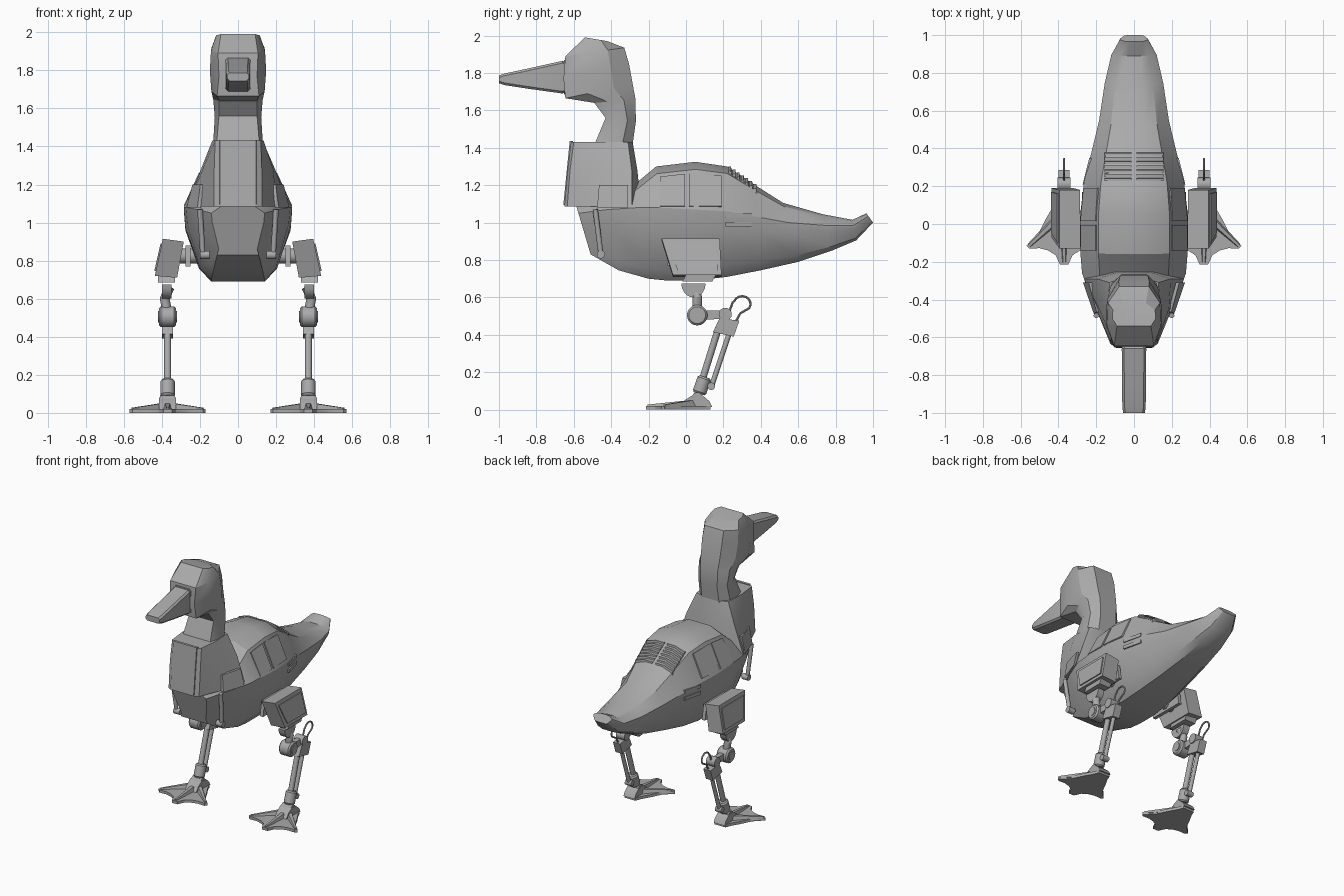
import bpy, bmesh, math
from mathutils import Vector

grey = bpy.data.materials.new("metal_grey")
grey.diffuse_color = (0.4, 0.4, 0.4, 1)


def loft(name, rings, mirror=False):
    """Skin a series of equal-length point rings and cap both ends."""
    bm = bmesh.new()
    vs = [[bm.verts.new(p) for p in r] for r in rings]
    n = len(vs[0])
    for a, b in zip(vs, vs[1:]):
        for i in range(n):
            j = (i + 1) % n
            bm.faces.new((a[i], a[j], b[j], b[i]))
    bm.faces.new(vs[0])
    bm.faces.new(vs[-1])
    bmesh.ops.recalc_face_normals(bm, faces=bm.faces)
    me = bpy.data.meshes.new(name)
    bm.to_mesh(me)
    bm.free()
    me.materials.append(grey)
    ob = bpy.data.objects.new(name, me)
    bpy.context.collection.objects.link(ob)
    if mirror:
        ob.modifiers.new("mirror", 'MIRROR').use_mirror_merge = False
    return ob


def tube(name, path, r, sides=14, mirror=True):
    """Round bar along a path; r is one radius or one per point."""
    pts = [Vector(p) for p in path]
    rad = r if isinstance(r, (list, tuple)) else [r] * len(pts)
    rings = []
    for i, p in enumerate(pts):
        t = (pts[min(i + 1, len(pts) - 1)] - pts[max(i - 1, 0)]).normalized()
        u = Vector((1, 0, 0)) if abs(t.x) < 0.8 else Vector((0, 1, 0))
        u = (u - t * u.dot(t)).normalized()
        v = t.cross(u)
        rings.append([p + rad[i] * (math.cos(a) * u + math.sin(a) * v)
                      for a in (2 * math.pi * k / sides for k in range(sides))])
    return loft(name, rings, mirror)


def slab(name, outline, x0, x1, mirror=True):
    """Side outline in (y, z) extruded across x."""
    return loft(name, [[(x, y, z) for y, z in outline] for x in (x0, x1)], mirror)


def sym(half):
    """Close a right-hand half ring with its mirror image."""
    return half + [(-x, y, z) for x, y, z in reversed(half)]


# Body: y top, z top, y bottom, z bottom, half width, z of widest line, bottom half width
body_rows = [
    (-.59, 1.10, -.51, .83, .14, 1.05, .11),
    (-.44, 1.20, -.36, .745, .22, 1.07, .13),
    (-.28, 1.20, -.20, .70, .275, 1.08, .14),
    (-.16, 1.30, -.10, .69, .285, 1.08, .14),
    (.05, 1.325, .05, .69, .285, 1.07, .14),
    (.22, 1.30, .22, .71, .265, 1.06, .13),
    (.37, 1.20, .40, .745, .225, 1.03, .11),
    (.52, 1.105, .60, .79, .185, 1.00, .09),
    (.73, 1.045, .78, .85, .155, .985, .07),
    (.89, 1.015, .91, .905, .12, .985, .05),
    (.965, 1.05, 1.0, 1.0, .075, 1.035, .04),
]


def body_ring(yt, zt, yb, zb, w, zm, wb):
    k = (zt - zb) / .63
    half = [(.3 * w, zt), (.66 * w, zt - .04 * k), (w, zm),
            (.97 * w, zm - .11 * k), (.72 * w, zb + .07 * k), (wb, zb)]
    return sym([(x, yb + (yt - yb) * (z - zb) / (zt - zb), z) for x, z in half])


loft("body", [body_ring(*r) for r in body_rows])

# Chest housing
chest = [
    [(.10, -.65, 1.085), (.125, -.635, 1.085), (.205, -.44, 1.085), (.265, -.29, 1.085), (.1, -.24, 1.085)],
    [(.10, -.632, 1.28), (.125, -.62, 1.28), (.185, -.45, 1.28), (.195, -.29, 1.28), (.1, -.26, 1.28)],
    [(.10, -.615, 1.43), (.12, -.60, 1.43), (.135, -.46, 1.43), (.13, -.31, 1.43), (.06, -.285, 1.43)],
]
loft("chest_housing", [sym(r) for r in chest])
loft("chest_plate", [[(sx * x, y - o, z) for sx, y, z in
                      ((-1, -.648, 1.095), (1, -.648, 1.095), (1, -.614, 1.435), (-1, -.614, 1.435))]
                     for o, x in ((-.01, .1), (.008, .095))])

# Neck and head: front y, z / back y, z / half width / front half width
neck_rows = [
    (-.50, 1.38, -.29, 1.26, .135, .11),
    (-.48, 1.44, -.288, 1.40, .13, .11),
    (-.43, 1.56, -.268, 1.54, .122, .10),
    (-.49, 1.64, -.27, 1.66, .13, .10),
    (-.645, 1.665, -.285, 1.74, .14, .11),
    (-.655, 1.77, -.305, 1.85, .148, .10),
    (-.645, 1.89, -.33, 1.935, .142, .105),
    (-.54, 1.99, -.42, 1.97, .115, .09),
]


def neck_ring(yf, zf, yb, zb, w, wf):
    return sym([(x, yf + (yb - yf) * t, zf + (zb - zf) * t)
                for x, t in ((wf, 0), (w, .33), (w * .97, .72), (w * .55, 1))])


loft("neck_and_head", [neck_ring(*r) for r in neck_rows])


# Beak with base collar
def beak_ring(y, top, bottom, w, bevel=.012):
    return sym([(w - bevel, y, top), (w, y, top - bevel), (w, y, bottom + bevel), (w - bevel, y, bottom)])


loft("beak", [beak_ring(-.64, 1.855, 1.70, .058), beak_ring(-.66, 1.865, 1.69, .065),
              beak_ring(-.84, 1.825, 1.715, .063), beak_ring(-.97, 1.797, 1.735, .062),
              beak_ring(-1.0, 1.787, 1.745, .057)])
loft("beak_lip_plate", [beak_ring(-.645, 1.87, 1.685, .068), beak_ring(-.652, 1.87, 1.685, .068)])

# Back vent slats, one bank each side of the spine
for i in range(7):
    t = i / 6
    y, z = .235 + .135 * t, 1.287 - .092 * t
    loft("vent_slat", [[(x, y - .008, z + d + .012), (x, y + .006, z + d + .012),
                        (x, y + .010, z + d - .02), (x, y - .008, z + d - .02)]
                       for x, d in ((.012, 0), (.08, 0), (.155, -.024))], True)

# Upper flank panels lying on the sloping sides
for y0, y1 in ((-.14, -.005), (.015, .19)):
    rings = []
    for o in (-.005, .007):
        r = []
        for y, t in ((y0, .1), (y1, .1), (y1, .92), (y0, .92)):
            s = 1 - max(0, y - .05) * .4
            top = 1.285 - (abs(y - .05) * .12)
            r.append(((.188 + .097 * t) * s + o, y, top + (1.07 - top) * t + o * .45))
        rings.append(r)
    loft("flank_panel", rings, True)

# Side slot bars
for z in (.99, 1.04):
    loft("side_slot", [[(x, .21, z - .012), (x - .035, .35, z - .012), (x - .035, .35, z + .012), (x, .21, z + .012)]
                       for x in (.24, .272)], True)

# Breast struts and their lower pivots
tube("breast_strut", [(.20, -.485, 1.07), (.185, -.455, .83)], .014)
tube("breast_pivot", [(.15, -.455, .83), (.20, -.455, .83)], .022)
loft("breast_side_plate", [[(.205 + o, -.475, 1.08), (.262 + o, -.31, 1.08), (.232 + o, -.31, 1.2), (.19 + o, -.465, 1.2)]
                           for o in (-.01, .008)], True)

# Hip axle and leaning motor box
tube("hip_axle", [(.18, .03, .825), (.34, .03, .825)], .04)
loft("hip_collar", [[(x, -.10, .77), (x, .17, .77), (x, .15, .88), (x, -.08, .88)] for x in (.25, .275)], True)


def hip_ring(z, x0, x1, y0, y1):
    return [(x0, y0, z + .012), (x1, y0, z), (x1, y1, z), (x0, y1, z + .012)]


loft("hip_box", [[(.437, -.07, .72), (.32, -.07, .71), (.32, .19, .71), (.437, .19, .72)],
                 [(.395, -.13, .915), (.285, -.13, .90), (.285, .18, .90), (.395, .18, .915)]], True)
loft("hip_outer_plate", [[(.435 + o, -.045, .745), (.435 + o, .17, .745), (.402 + o, .16, .89), (.402 + o, -.10, .89)]
                         for o in (-.01, .005)], True)

# Thigh bracket, rotor and link
slab("thigh_bracket", [(.01, .74), (.17, .74), (.14, .685), (-.02, .685)], .33, .42)
half_disc = [(.04 + .065 * math.cos(a), .675 + .075 * math.sin(a))
             for a in (math.pi + math.pi * k / 10 for k in range(11))]
slab("thigh_rotor", half_disc, .35, .40)
tube("thigh_link", [(.36, .05, .66), (.385, .06, .60), (.37, .06, .52)], .026)

# Knee drum with hub, and rear arm
tube("knee_drum", [(.325, .06, .505), (.335, .06, .505), (.405, .06, .505), (.415, .06, .505)],
     [.045, .055, .055, .045], 20)
tube("knee_hub", [(.32, .06, .505), (.42, .06, .505)], .03)
slab("knee_arm", [(.06, .48), (.20, .485), (.20, .53), (.06, .53)], .352, .388)
tube("rear_pivot", [(.335, .21, .51), (.405, .21, .51)], .035)

# Shin clamp, twin rods and hose
slab("shin_clamp", [(.145, .415), (.255, .39), (.285, .475), (.18, .49)], .342, .40)
tube("front_shin_rod", [(.37, .175, .44), (.37, .075, .12)], .019)
tube("rear_shin_rod", [(.37, .235, .42), (.37, .135, .12)], .014)
hose = [(.37, .23, .52), (.37, .25, .575)]
hose += [(.37, .30 + .045 * math.cos(a), .565 + .042 * math.sin(a))
         for a in (math.radians(160 - 24 * k) for k in range(9))]
hose += [(.37, .29, .515), (.37, .26, .46)]
tube("hose", hose, .006, 8)

# Ankle collars and joint
tube("ankle_collar", [(.37, .100, .175), (.37, .097, .165), (.37, .073, .095), (.37, .07, .085)],
     [.03, .038, .038, .03])
tube("rear_rod_end", [(.345, .135, .125), (.395, .135, .125)], .02)
tube("ankle_pivot", [(.33, .06, .065), (.41, .06, .065)], .028)

# Webbed foot: right half outline mirrored about the foot's own centre line
fx = .37
half = [(.045, .13), (.06, .09), (.095, .03), (.135, -.05), (.20, -.115), (.185, -.13),
        (.13, -.128), (.085, -.14), (.045, -.165), (.022, -.215)]
outline = half + [(-x, y) for x, y in reversed(half)]
loft("foot_web", [[(fx + x, y, z) for x, y in outline] for z in (0, .02)], True)

# Toe ridges fanning out from the heel
for tx, ty in ((-.185, -.115), (0, -.205), (.185, -.115)):
    d = Vector((tx, ty - .06, 0)).normalized()
    s = Vector((-d.y, d.x, 0))
    rings = []
    for p, w, h in ((Vector((fx, .06, 0)), .03, .055), (Vector((fx + tx, ty, 0)), .012, .027)):
        rings.append([p - s * w + Vector((0, 0, .01)), p + s * w + Vector((0, 0, .01)),
                      p + s * w * .5 + Vector((0, 0, h)), p - s * w * .5 + Vector((0, 0, h))])
    loft("toe_ridge", rings, True)

# Heel dome
slab("heel_dome", [(-.03, .015), (.14, .015), (.125, .045), (.09, .075), (.04, .08), (.0, .055)], .325, .415)

# Smooth rounded surfaces, keep hard edges
for ob in bpy.context.scene.objects:
    ob.select_set(True)
    bpy.context.view_layer.objects.active = ob
bpy.ops.object.shade_smooth_by_angle(angle=math.radians(28))
